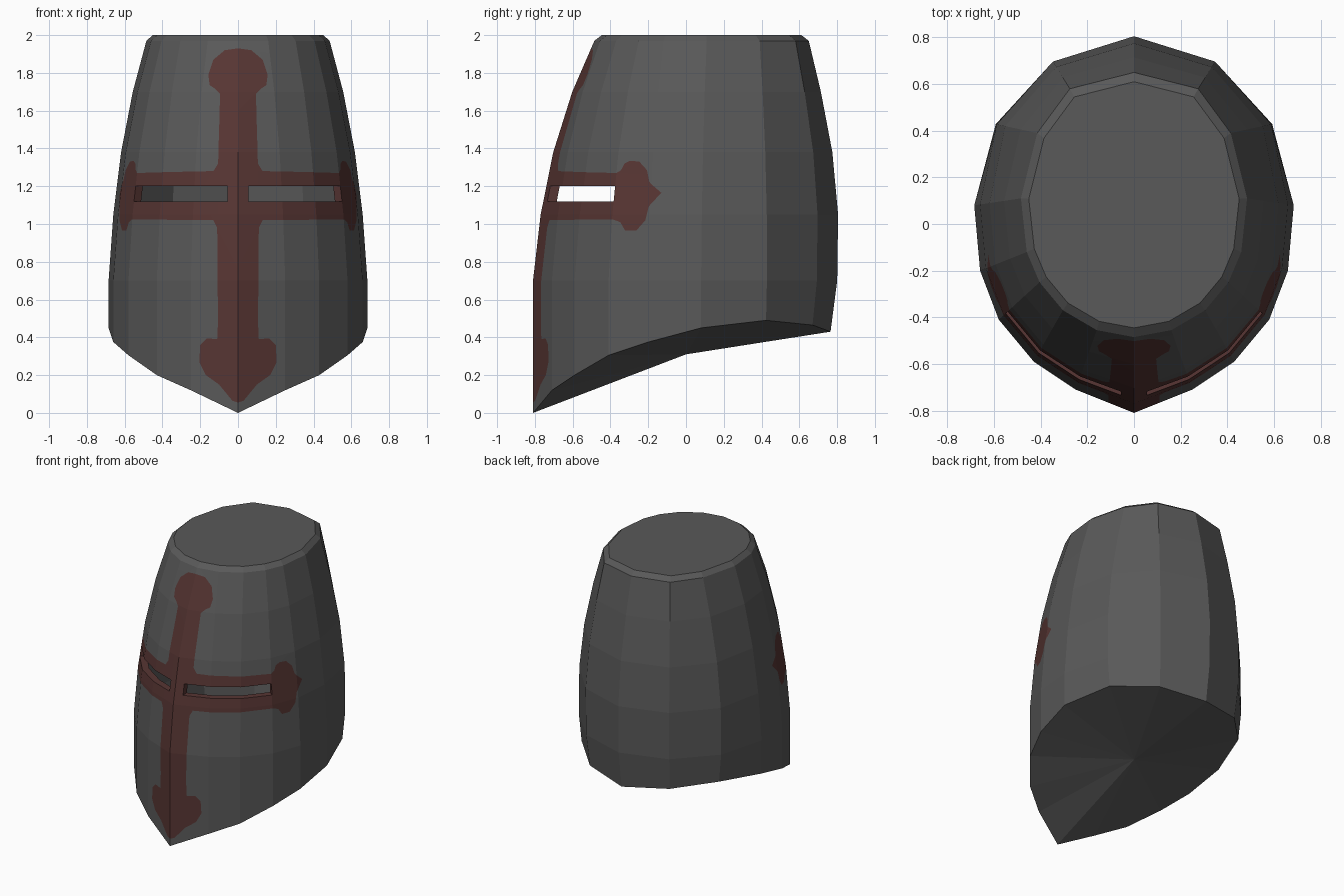
import bpy, bmesh
from mathutils import Vector

if "Cube" in bpy.data.objects:
    bpy.data.objects.remove(bpy.data.objects["Cube"])

# Half outlines from front centre to back centre, at the widest level and at the crown
WIDE = [(0, -.81), (.25, -.71), (.43, -.59), (.58, -.41), (.66, -.20),
        (.685, .08), (.60, .43), (.35, .70), (0, .81)]
CROWN = [(0, -.485), (.16, -.455), (.305, -.37), (.405, -.25), (.46, -.12),
         (.485, .11), (.415, .39), (.275, .58), (0, .65)]
RIM_Z = [0, .12, .20, .305, .375, .45, .49, .465, .43]      # lower edge height per column
ROWS = [.70, 1.05, 1.38, 1.70, 1.97, 2.0]
FRONT_T = [(0, 0), (.70, 0), (1.05, .125), (1.38, .33), (1.70, .64), (1.97, 1), (2, 1)]
BACK_T = [(.43, .28), (.70, .06), (1.05, .03), (1.38, .22), (1.70, .60), (1.97, 1), (2, 1)]


def lerp_table(table, z):
    for (a, ta), (b, tb) in zip(table, table[1:]):
        if z <= b:
            return ta + (tb - ta) * max(0, (z - a) / (b - a))
    return table[-1][1]


def column(i, z):
    """Point of outline column i at height z."""
    a, b = Vector(WIDE[i]), Vector(CROWN[i])
    w = min(1, max(0, (a.y - .1) / .5))
    p = a.lerp(b, lerp_table(FRONT_T, z) * (1 - w) + lerp_table(BACK_T, z) * w)
    if z > 1.97:                                    # bevel at the crown
        c = Vector((0, .08))
        p = c + (p - c) * (1 - .07 * (z - 1.97) / .03)
    return p


def surface(u, z):
    i = min(7, int(u + 1e-6))
    p = column(i, z).lerp(column(i + 1, z), u - i)
    return Vector((p.x, p.y, z))


def unwrap(x, z):
    """Column parameter u of a front-view point."""
    for i in range(4):
        a, b = column(i, z).x, column(i + 1, z).x
        if x <= b:
            return (i + (x - a) / (b - a), z)
    return (4, z)


def rim(u):
    i = min(7, int(u + 1e-6))
    return RIM_Z[i] + (RIM_Z[i + 1] - RIM_Z[i]) * (u - i)


def inside(poly, u, z):
    hit = False
    for (a, b), (c, d) in zip(poly, poly[1:] + poly[:1]):
        if (b > z) != (d > z) and u < a + (c - a) * (z - b) / (d - b):
            hit = not hit
    return hit


def cut(bm, poly):
    """Cut the flat wall along an outline, touching nearby faces only."""
    for (a, b), (c, d) in zip(poly, poly[1:] + poly[:1]):
        if abs(a) + abs(c) < 1e-6:
            continue
        faces = []
        for f in bm.faces:
            us, zs = [v.co.x for v in f.verts], [v.co.z for v in f.verts]
            if (min(us) < max(a, c) + 1e-4 and max(us) > min(a, c) - 1e-4 and
                    min(zs) < max(b, d) + 1e-4 and max(zs) > min(b, d) - 1e-4):
                faces.append(f)
        geom = set(faces)
        for f in faces:
            geom.update(f.edges)
            geom.update(f.verts)
        bmesh.ops.bisect_plane(bm, geom=list(geom), dist=1e-5, plane_co=(a, 0, b),
                               plane_no=(b - d, 0, c - a))


# Painted cross (right half): upper bar, side arm, lower bar
upper = [(0, 1.93), (.07, 1.92), (.13, 1.87), (.157, 1.79), (.15, 1.735), (.12, 1.715),
         (.095, 1.69), (.10, 1.5), (.105, 1.32), (.13, 1.28)]
arm = [(3.0, 1.27), (3.12, 1.285), (3.2, 1.32), (3.36, 1.335), (3.62, 1.33), (3.85, 1.285),
       (3.93, 1.225), (4.2, 1.165), (3.95, 1.09), (3.88, 1.02), (3.65, .965), (3.36, .965),
       (3.22, 1.01), (3.0, 1.025)]
lower = [(.13, 1.02), (.11, .98), (.105, .5), (.11, .39), (.165, .395), (.20, .36),
         (.205, .27), (.17, .2), (.1, .15), (.03, .065), (0, .055)]
cross = [unwrap(*p) for p in upper] + arm + [unwrap(*p) for p in lower]
slit = [(.24, 1.12), (3.0, 1.12), (3.0, 1.20), (.24, 1.20)]

# Wall laid out flat as (u, z)
bm = bmesh.new()
grid = [[bm.verts.new((u, 0, z)) for u in range(9) for z in [RIM_Z[u]] + ROWS][k * 7:k * 7 + 7]
        for k in range(1)]
bm.clear()
grid = [[bm.verts.new((u, 0, z)) for z in [RIM_Z[u]] + ROWS] for u in range(9)]
for a, b in zip(grid, grid[1:]):
    for k in range(6):
        bm.faces.new((a[k], b[k], b[k + 1], a[k + 1]))
cut(bm, cross)
cut(bm, slit)

# Paint the cross, open the eye slit
holes = []
for f in bm.faces:
    c = f.calc_center_median()
    f.material_index = int(inside(cross, c.x, c.z))
    if inside(slit, c.x, c.z):
        holes.append(f)
bmesh.ops.delete(bm, geom=holes, context='FACES')

# Sort the open edges, then wrap the wall into shape
edges = [e for e in bm.edges if e.is_boundary]
top = [e for e in edges if all(v.co.z > 1.9999 for v in e.verts)]
bottom = [e for e in edges if all(v.co.z < rim(v.co.x) + 1e-4 for v in e.verts)]
slit_edges = [e for e in edges if all(1.119 < v.co.z < 1.201 and .2 < v.co.x < 3.1
                                      for v in e.verts)]
for v in bm.verts:
    v.co = surface(v.co.x, v.co.z)

# Red inner lip of the slit
ext = bmesh.ops.extrude_edge_only(bm, edges=slit_edges)['geom']
for g in ext:
    if isinstance(g, bmesh.types.BMVert):
        d = Vector((-g.co.x, .1 - g.co.y, 0)).normalized()
        g.co += d * .05
    elif isinstance(g, bmesh.types.BMEdge):
        for f in g.link_faces:
            f.material_index = 1

# Flat crown and underside fan
for ring, centre in ((top, (0, .08, 2)), (bottom, (0, 0, .31))):
    hub = bm.verts.new(centre)
    for e in ring:
        bm.faces.new((e.verts[0], e.verts[1], hub))

# Mirror to the left half
bmesh.ops.mirror(bm, geom=bm.verts[:] + bm.edges[:] + bm.faces[:], axis='X', merge_dist=1e-4)
bmesh.ops.remove_doubles(bm, verts=bm.verts[:], dist=1e-4)
bmesh.ops.recalc_face_normals(bm, faces=bm.faces[:])

mesh = bpy.data.meshes.new("helmet")
bm.to_mesh(mesh)
bm.free()
for name, col in (("dark_steel", (.10, .10, .10, 1)), ("faded_red", (.095, .036, .033, 1))):
    m = bpy.data.materials.new(name)
    m.diffuse_color = col
    m.use_nodes = True
    m.node_tree.nodes["Principled BSDF"].inputs["Base Color"].default_value = m.diffuse_color
    mesh.materials.append(m)
bpy.context.collection.objects.link(bpy.data.objects.new("helmet", mesh))
